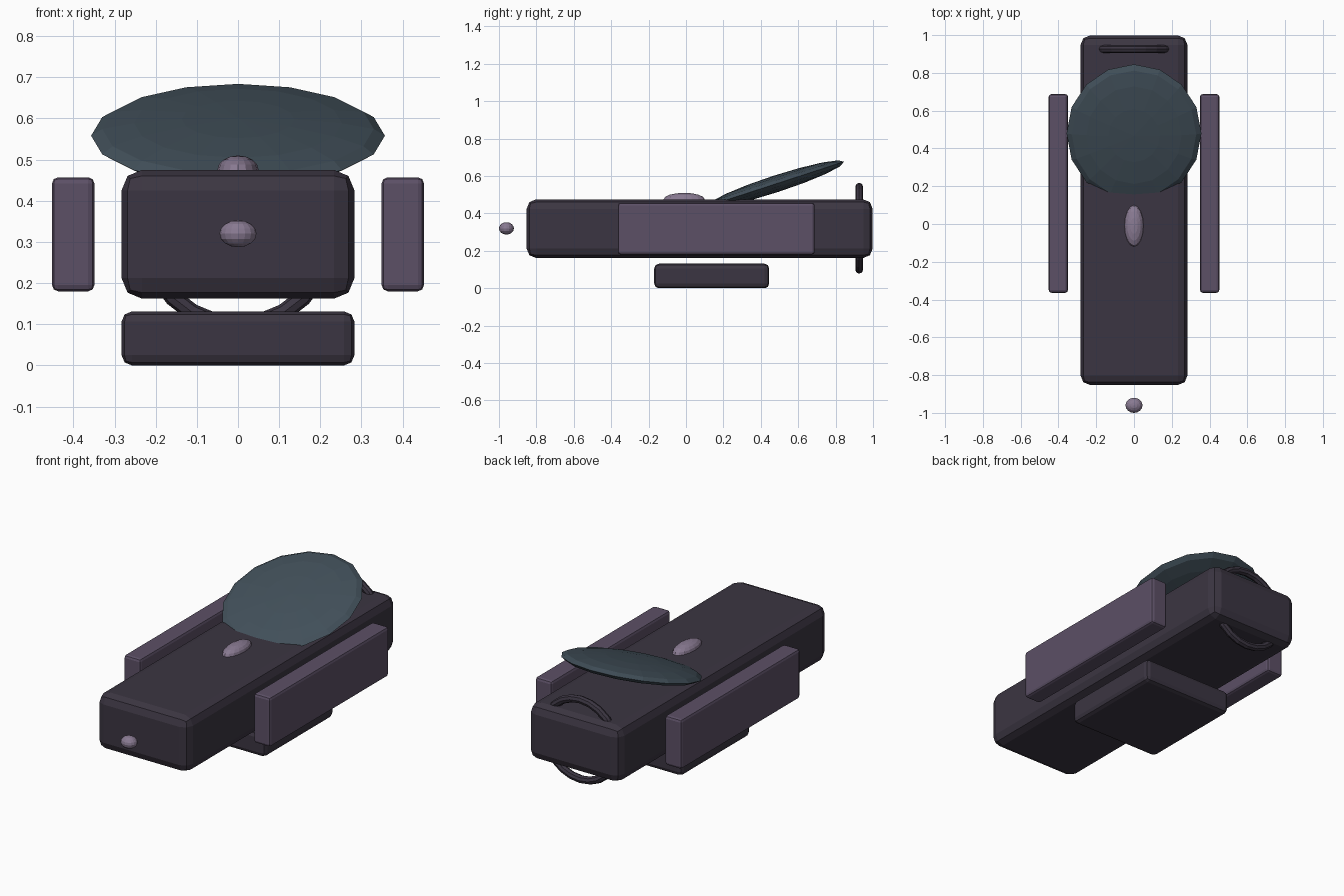
import bpy, math

if "Cube" in bpy.data.objects:
    bpy.data.objects.remove(bpy.data.objects["Cube"])

def material(name, rgb):
    m = bpy.data.materials.new(name)
    m.diffuse_color = (*rgb, 1)
    m.use_nodes = True
    m.node_tree.nodes["Principled BSDF"].inputs["Base Color"].default_value = m.diffuse_color
    return m

DARK = material("dark_hull", (0.044, 0.036, 0.054))
PANEL = material("panel_violet", (0.107, 0.08, 0.133))
DISH = material("dish_slate", (0.054, 0.08, 0.102))
LAMP = material("lamp_mauve", (0.25, 0.195, 0.287))

def finish(name, mat):
    ob = bpy.context.object
    ob.name = name
    ob.data.materials.append(mat)
    return ob

def block(name, x, y, z, bevel, mat):
    """Bevelled box from (min, max) ranges."""
    bpy.ops.mesh.primitive_cube_add(size=1, location=[(a + b) / 2 for a, b in (x, y, z)])
    ob = finish(name, mat)
    ob.scale = [b - a for a, b in (x, y, z)]
    bpy.ops.object.transform_apply(location=False, rotation=False, scale=True)
    mod = ob.modifiers.new("bevel", 'BEVEL')
    mod.width = bevel
    mod.segments = 2
    return ob

def ellipsoid(name, loc, radii, mat, tilt=0):
    bpy.ops.mesh.primitive_uv_sphere_add(segments=16, ring_count=8, radius=1,
                                         location=loc, rotation=(tilt, 0, 0))
    ob = finish(name, mat)
    ob.scale = radii
    return ob

# Long hull and the block slung beneath it
block("hull", (-0.283, 0.283), (-0.852, 0.998), (0.162, 0.475), 0.05, DARK)
block("belly_block", (-0.283, 0.283), (-0.17, 0.445), (0.0, 0.131), 0.025, DARK)

# Side panels
for side, label in ((-1, "left"), (1, "right")):
    xs = sorted((side * 0.349, side * 0.452))
    block(label + "_side_panel", xs, (-0.364, 0.688), (0.18, 0.457), 0.015, PANEL)

# Tilted dish
ellipsoid("dish", (0, 0.48, 0.558), (0.357, 0.384, 0.045), DISH, math.radians(18))

# Top and front lamps
ellipsoid("top_lamp", (0, -0.01, 0.475), (0.05, 0.11, 0.035), LAMP)
ellipsoid("front_lamp", (0, -0.96, 0.32), (0.045, 0.04, 0.033), LAMP)

# Rear hoop around the hull
bpy.ops.mesh.primitive_torus_add(major_segments=24, minor_segments=8,
                                 major_radius=0.222, minor_radius=0.021,
                                 location=(0, 0.926, 0.321), rotation=(math.pi / 2, 0, 0))
finish("rear_hoop", DARK)
